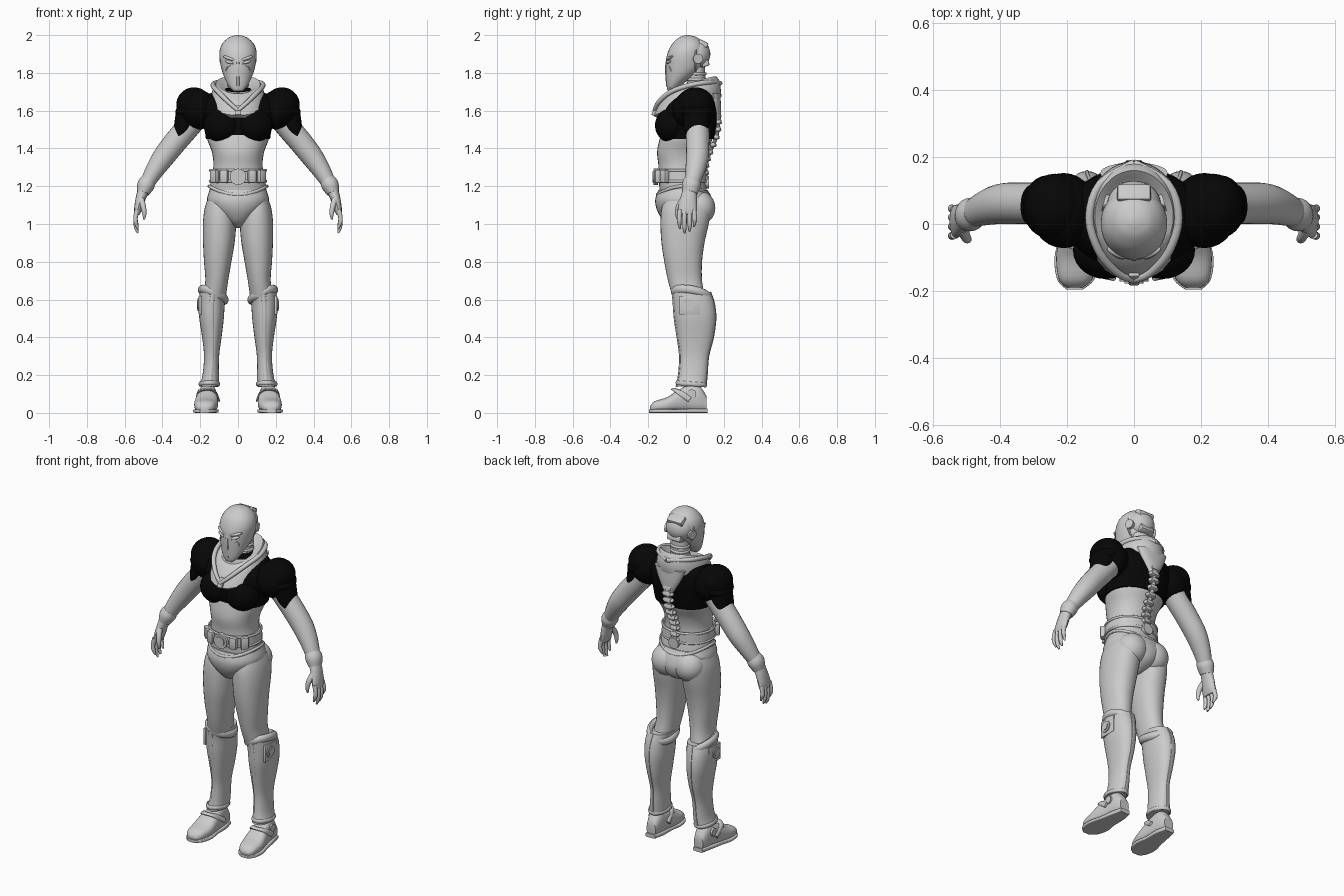
import bpy, bmesh, math
from mathutils import Vector, Matrix, Euler

default_cube = bpy.data.objects.get("Cube")
if default_cube:
    bpy.data.objects.remove(default_cube, do_unlink=True)


def material(name, colour):
    mat = bpy.data.materials.new(name)
    mat.use_nodes = True
    mat.diffuse_color = (*colour, 1)
    mat.node_tree.nodes["Principled BSDF"].inputs["Base Color"].default_value = (*colour, 1)
    return mat


GREY = material("plain grey", (.6, .6, .6))
BLACK = material("black cloth", (.002, .002, .002))


def finish(name, bm, mat, mirror):
    """Turn a bmesh into a smooth shaded object, optionally mirrored left to right."""
    bmesh.ops.recalc_face_normals(bm, faces=bm.faces[:])
    mesh = bpy.data.meshes.new(name)
    bm.to_mesh(mesh)
    bm.free()
    mesh.materials.append(mat)
    mesh.shade_smooth()
    mesh.set_sharp_from_angle(angle=math.radians(40))
    obj = bpy.data.objects.new(name, mesh)
    bpy.context.collection.objects.link(obj)
    if mirror:
        obj.modifiers.new("Mirror", 'MIRROR').use_mirror_merge = False
    return obj


def skin(name, rings, mat=GREY, mirror=False, closed=False):
    """Join rings of points with quads and cap the ends."""
    bm = bmesh.new()
    loops = [[bm.verts.new(p) for p in ring] for ring in rings]
    n = len(loops[0])
    pairs = list(zip(loops, loops[1:])) + ([(loops[-1], loops[0])] if closed else [])
    for a, b in pairs:
        for i in range(n):
            j = (i + 1) % n
            bm.faces.new((a[i], a[j], b[j], b[i]))
    if not closed:
        bm.faces.new(loops[0])
        bm.faces.new(loops[-1])
    return finish(name, bm, mat, mirror)


def smooth(rows, steps):
    """Pass a smooth curve through rows of numbers."""
    out = []
    for i in range(len(rows) - 1):
        p, q, r, s = rows[max(i - 1, 0)], rows[i], rows[i + 1], rows[min(i + 2, len(rows) - 1)]
        for k in range(steps):
            t = k / steps
            out.append([b + t * (c - a + t * (2 * a - 5 * b + 4 * c - d + t * (3 * b - a - 3 * c + d))) / 2
                        for a, b, c, d in zip(p, q, r, s)])
    return out + [list(rows[-1])]


def loft(name, rows, mat=GREY, mirror=False, axis='z', power=2.2, steps=4, sides=32):
    """Rows are (position, low, high, low, high) of rounded sections along an axis."""
    rings = []
    for t, a0, a1, b0, b1 in smooth(rows, steps):
        ring = []
        for k in range(sides):
            angle = math.tau * k / sides
            c, s = [math.copysign(abs(f) ** (2 / power), f) for f in (math.cos(angle), math.sin(angle))]
            a, b = (a0 + a1 + c * (a1 - a0)) / 2, (b0 + b1 + s * (b1 - b0)) / 2
            ring.append((a, b, t) if axis == 'z' else (a, t, b))
        rings.append(ring)
    return skin(name, rings, mat, mirror)


def body(name, rows, **options):
    return loft(name, [(z, -w, w, front, back) for z, w, front, back in rows], **options)


def tube(name, rows, mat=GREY, mirror=False, ref=(0, 1, 0), closed=False, steps=4, sides=16):
    """Rows are (x, y, z, radius along ref, radius across it)."""
    rows = rows if closed else smooth(rows, steps)
    n, rings = len(rows), []
    for i, (x, y, z, r1, r2) in enumerate(rows):
        ahead, behind = (rows[(i + 1) % n], rows[i - 1]) if closed else (rows[min(i + 1, n - 1)], rows[max(i - 1, 0)])
        along = (Vector(ahead[:3]) - Vector(behind[:3])).normalized()
        u = (Vector(ref) - along * along.dot(Vector(ref))).normalized()
        v = along.cross(u)
        turns = [math.tau * k / sides for k in range(sides)]
        rings.append([Vector((x, y, z)) + u * r1 * math.cos(a) + v * r2 * math.sin(a) for a in turns])
    return skin(name, rings, mat, mirror, closed)


def hoop(name, centre, radii, height, r1, r2, mirror=False):
    """Closed tube around the body; height gives z from sideways and backward amounts."""
    rows = []
    for k in range(40):
        s, c = math.sin(math.tau * k / 40), -math.cos(math.tau * k / 40)
        rows.append((centre[0] + radii[0] * s, centre[1] + radii[1] * c, height(s, c), r1, r2))
    return tube(name, rows, mirror=mirror, ref=(0, 0, 1), closed=True, sides=10)


def solid(name, kind, place, size, turn=(0, 0, 0), mat=GREY, mirror=False):
    bm = bmesh.new()
    if kind == 'ball':
        bmesh.ops.create_uvsphere(bm, u_segments=28, v_segments=18, radius=1)
    elif kind == 'disc':
        bmesh.ops.create_cone(bm, cap_ends=True, segments=28, radius1=1, radius2=1, depth=2)
    else:
        bmesh.ops.create_cube(bm, size=2)
    bm.transform(Matrix.LocRotScale(Vector(place), Euler(turn), Vector(size)))
    if kind == 'box':
        bmesh.ops.bevel(bm, geom=bm.edges[:], offset=min(size) * .4, segments=2, profile=.5, affect='EDGES')
    return finish(name, bm, mat, mirror)


QUARTER = math.pi / 2

# Torso, hips and buttocks
body("torso", [(1.1, .15, -.14, .12), (1.18, .15, -.14, .11), (1.24, .142, -.145, .098), (1.31, .13, -.146, .095),
               (1.38, .138, -.153, .11), (1.45, .163, -.14, .14), (1.52, .17, -.12, .15)])
body("briefs", [(1.18, .15, -.147, .115), (1.13, .164, -.163, .14), (1.08, .145, -.156, .15), (1.03, .09, -.13, .135),
                (1, .05, -.1, .1), (.98, .02, -.06, .05)])
solid("buttocks", 'ball', (.075, .07, 1.085), (.088, .085, .09), mirror=True)
hoop("briefs_rim", (0, -.015), (.153, .137), lambda s, c: 1.2 - .045 * c * c, .009, .008)

# Cropped top with bust, shoulder pads and short sleeves
body("cropped_top", [(1.45, .17, -.13, .148), (1.52, .18, -.14, .162), (1.6, .2, -.13, .165), (1.66, .19, -.085, .155),
                     (1.7, .13, -.03, .135), (1.72, .06, .01, .1)], mat=BLACK)
solid("bust", 'ball', (.084, -.078, 1.522), (.098, .086, .092), mat=BLACK, mirror=True)
solid("inner_shoulder_pad", 'ball', (.21, .04, 1.605), (.1, .112, .105), mat=BLACK, mirror=True)
solid("outer_shoulder_pad", 'ball', (.235, .05, 1.635), (.092, .1, .088), (0, .35, 0), BLACK, True)
solid("shoulder_lip", 'ball', (.258, .052, 1.605), (.075, .093, .045), (0, .25, 0), BLACK, True)
loft("sleeve", [(1.61, .19, .325, -.02, .13), (1.55, .215, .335, -.015, .125), (1.5, .245, .34, -.01, .12),
                (1.465, .285, .338, 0, .11)], BLACK, True)

# Arms, gloves and hands
tube("arm", [(.2, .055, 1.6, .07, .07), (.268, .06, 1.51, .064, .064), (.335, .062, 1.43, .062, .062),
             (.397, .06, 1.35, .06, .058), (.45, .045, 1.27, .05, .047), (.5, .022, 1.18, .035, .032)], mirror=True, sides=24)
tube("glove_cuff", [(.472, .034, 1.235, .043, .04), (.488, .028, 1.205, .05, .046), (.503, .02, 1.165, .041, .034)],
     mirror=True, sides=24)
tube("palm", [(.495, .022, 1.19, .036, .032), (.514, .015, 1.14, .043, .027), (.529, .008, 1.08, .05, .021),
              (.535, .007, 1.05, .045, .014)], mirror=True)
for finger, offset, tip in (("index", -.032, .975), ("middle", -.007, .952), ("ring", .018, .96), ("little", .042, .985)):
    tube(finger + "_finger", [(.534, offset, 1.075, .013, .014), (.543, offset * 1.1, 1.03, .012, .012),
                              (.54, offset * 1.1, tip + .03, .011, .011), (.53, offset, tip, .005, .005)], mirror=True, sides=10)
tube("thumb", [(.515, -.01, 1.135, .018, .018), (.502, -.038, 1.095, .015, .015), (.496, -.046, 1.055, .012, .012),
               (.497, -.044, 1.025, .005, .005)], mirror=True, sides=10)

# Thighs, boots and feet
loft("thigh", [(1.14, .03, .158, -.11, .11), (1.08, .015, .177, -.13, .13), (1, .01, .186, -.135, .12),
               (.9, .018, .185, -.13, .098), (.8, .035, .18, -.115, .085), (.7, .052, .173, -.095, .085),
               (.61, .065, .185, -.07, .1)], mirror=True)
SHIN = [(.64, .06, .203, -.072, .13), (.58, .07, .208, -.066, .15), (.5, .075, .205, -.06, .158),
        (.4, .087, .19, -.045, .145), (.3, .1, .18, -.032, .12), (.2, .101, .188, -.038, .112), (.14, .1, .204, -.05, .106)]
loft("boot_shaft", SHIN, mirror=True)
hoop("knee_cuff", (.131, .03), (.064, .092), lambda s, c: .625 + .026 * s - .016 * c, .023, .017, True)
hoop("ankle_band", (.152, .028), (.05, .076), lambda s, c: .153 - .006 * c, .012, .007, True)
tube("shin_ridge", [((a + b) / 2, front + .001, z, .006, .012) for z, a, b, front, back in SHIN], mirror=True, sides=8)
tube("calf_seam", [((a + b) / 2, back - .002, z, .005, .006) for z, a, b, front, back in SHIN], mirror=True, sides=8)
solid("knee_plate", 'box', (.2, .02, .57), (.008, .055, .05), mirror=True)
solid("knee_disc", 'disc', (.206, .01, .572), (.033, .033, .008), (0, QUARTER, 0), mirror=True)
solid("knee_disc_centre", 'disc', (.21, .01, .572), (.021, .021, .008), (0, QUARTER, 0), mirror=True)
loft("foot", [(-.19, .155, .2, .012, .036), (-.165, .125, .224, .004, .062), (-.1, .106, .232, .004, .083),
              (-.04, .107, .222, .004, .122), (.02, .112, .208, .004, .15), (.07, .117, .2, .004, .145),
              (.108, .128, .188, .01, .09)], mirror=True, axis='y', power=2.5)
loft("sole", [(-.195, .152, .202, 0, .018), (-.165, .118, .229, 0, .02), (-.1, .102, .237, 0, .02),
              (-.03, .112, .22, 0, .02), (.05, .113, .205, 0, .024), (.114, .128, .19, 0, .024)],
     mirror=True, axis='y', power=6)
tube("instep_strap", [(.103, .02, .07, .015, .007), (.125, -.045, .115, .015, .007), (.165, -.065, .125, .015, .007),
                      (.208, -.04, .112, .015, .007), (.216, .02, .07, .015, .007)], mirror=True, sides=10)
solid("ankle_disc", 'disc', (.203, .03, .1), (.024, .024, .009), (0, QUARTER, 0), mirror=True)

# Belt with buckle and pouches
body("belt", [(1.225, .15, -.156, .108), (1.285, .146, -.156, .106)], steps=1)
for edge in (1.226, 1.284):
    hoop("belt_edge", (0, -.025), (.149, .132), lambda s, c: edge, .007, .006)
solid("buckle", 'disc', (0, -.16, 1.25), (.043, .043, .012), (QUARTER, 0, 0))
solid("buckle_centre", 'disc', (0, -.166, 1.25), (.029, .029, .012), (QUARTER, 0, 0))
for name, x, y, angle in (("inner_pouch", .073, -.148, .2), ("outer_pouch", .122, -.112, .75)):
    solid(name, 'box', (x, y, 1.252), (.022, .019, .035), (0, 0, angle), mirror=True)
solid("back_disc", 'disc', (0, .108, 1.22), (.032, .032, .014), (QUARTER, 0, 0))

# Neck and draped collar
body("neck", [(1.62, .06, .0, .11), (1.72, .052, .005, .105), (1.83, .055, .01, .1)])
for z in (1.735, 1.765, 1.795):
    hoop("neck_ring", (0, .055), (.052, .048), lambda s, c: z, .008, .007)
collar = []
for width, front, back, low, high in ((.065, -.07, .1, 1.69, 1.72), (.1, -.09, .14, 1.69, 1.765), (.117, -.115, .16, 1.668, 1.782),
                                      (.135, -.145, .18, 1.63, 1.755), (.148, -.17, .188, 1.575, 1.675),
                                      (.14, -.15, .165, 1.56, 1.64)):
    turns = [math.tau * k / 40 for k in range(40)]
    collar.append([(width * math.sin(a), (front + back) / 2 + (front - back) / 2 * math.cos(a),
                    high + (low - high) * ((1 + math.cos(a)) / 2) ** 1.5) for a in turns])
skin("collar", collar)
tube("collar_fold", [(0, -.168, 1.6, .01, .01), (.05, -.145, 1.645, .012, .012), (.105, -.08, 1.7, .013, .013),
                     (.133, .02, 1.735, .013, .013), (.1, .12, 1.75, .013, .013), (0, .182, 1.745, .012, .012)],
     mirror=True, ref=(0, 0, 1), sides=10)
solid("collar_clasp", 'box', (0, -.16, 1.6), (.016, .012, .03), (-.5, 0, 0))

# Spine on the back
loft("upper_back_plate", [(1.69, -.1, .1, .12, .182), (1.62, -.07, .07, .13, .185), (1.55, -.03, .03, .14, .184)])
SPINE = smooth([(.166, 1.6), (.172, 1.54), (.16, 1.46), (.126, 1.38), (.105, 1.31), (.104, 1.24)], 2)
for i, (y, z) in enumerate(SPINE):
    wide = .026 - i * .0007
    solid("vertebra", 'box', (0, y, z), (wide, .017, .014), (.25, 0, 0))
    solid("vertebra_knob", 'ball', (wide, y, z), (.011, .014, .011), mirror=True)
tube("spine_cord", [(0, y, z, .01, .012) for y, z in SPINE], steps=2, sides=10)

# Masked head with eyes, brow and back shell
body("head", [(1.705, .026, -.096, -.06), (1.72, .042, -.101, -.04), (1.75, .06, -.104, -.005), (1.79, .078, -.106, .05),
              (1.83, .09, -.107, .085), (1.88, .098, -.104, .1), (1.92, .097, -.092, .102), (1.955, .083, -.072, .092),
              (1.985, .053, -.04, .063), (1.997, .022, -.012, .03), (2, .004, .005, .013)], power=2.1)
solid("eye", 'ball', (.045, -.09, 1.857), (.026, .013, .009), (0, -.25, .4), mirror=True)
solid("brow", 'ball', (.046, -.086, 1.877), (.038, .014, .009), (0, -.3, .4), mirror=True)
tube("nose_ridge", [(0, -.1, 1.875, .005, .008), (0, -.105, 1.82, .006, .01), (0, -.1, 1.73, .005, .008)], sides=8)
tube("cheek_seam", [(.022, -.1, 1.845, .005, .004), (.06, -.083, 1.825, .005, .004), (.052, -.068, 1.77, .005, .004),
                    (.035, -.085, 1.72, .004, .004)], mirror=True, sides=8)
solid("back_shell", 'ball', (0, .058, 1.9), (.08, .071, .077))
solid("crown_plate", 'box', (0, .088, 1.95), (.05, .027, .02), (-.5, 0, 0))
solid("nape_plate", 'box', (0, .1, 1.855), (.045, .02, .022), (.35, 0, 0))
solid("ear_disc", 'disc', (.082, .062, 1.875), (.026, .026, .009), (0, QUARTER, .3), mirror=True)
tube("mask_edge", [(.088 * math.sin(a), .05, 1.885 + .092 * math.cos(a), .006, .006)
                   for a in [math.tau * k / 32 for k in range(32)]], closed=True, sides=8)
